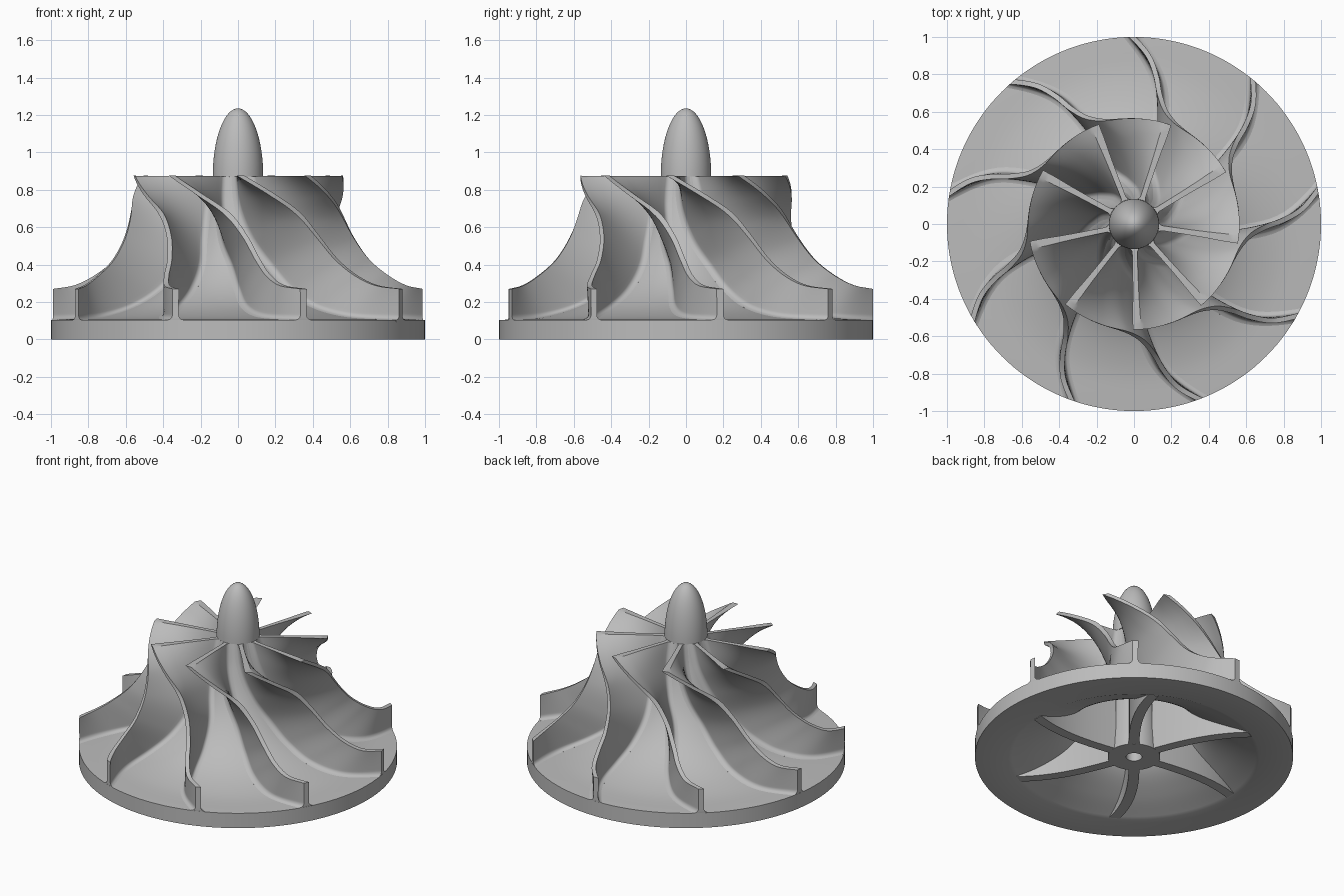
import bpy, bmesh
from math import sin, cos, pi, radians, sqrt
from mathutils import Vector

cube = bpy.data.objects.get("Cube")
if cube:
    bpy.data.objects.remove(cube, do_unlink=True)

GREY = (0.5, 0.5, 0.5, 1)
metal = bpy.data.materials.new("machined grey")
metal.use_nodes = True
metal.diffuse_color = GREY
metal.node_tree.nodes["Principled BSDF"].inputs["Base Color"].default_value = GREY

BLADES, RIBS = 9, 6
HALF, FILLET = 0.0135, 0.03

# Root and tip lines of one blade: radius, height, sweep in degrees
HUB = [(.13, .872, 0), (.165, .72, 6), (.22, .55, 20), (.30, .40, 35),
       (.42, .27, 41), (.58, .175, 44), (.78, .12, 49), (1, .103, 59)]
TIP = [(.565, .875, 0), (.565, .77, 18), (.575, .67, 33), (.62, .55, 42),
       (.70, .43, 47), (.80, .345, 50), (.90, .29, 53.5), (1, .27, 59)]
# Underside of the hollow shell: radius, height
CAVITY = [(.79, 0), (.62, .07), (.46, .16), (.34, .28), (.25, .42), (.15, .6)]


def spline(points, u):
    """Smooth curve through the points, u from 0 to 1."""
    last = len(points) - 1
    i = min(int(u * last), last - 1)
    t = u * last - i
    b, c = Vector(points[i]), Vector(points[i + 1])
    a = Vector(points[i - 1]) if i else 2 * b - c
    d = Vector(points[i + 2]) if i + 2 <= last else 2 * c - b
    return b + t / 2 * (c - a + t * (2 * a - 5 * b + 4 * c - d + t * (3 * (b - c) + d - a)))


def polar(r, angle, z):
    return Vector((r * cos(angle), r * sin(angle), z))


def finish(bm, name, sharp=35):
    bmesh.ops.recalc_face_normals(bm, faces=bm.faces)
    mesh = bpy.data.meshes.new(name)
    bm.to_mesh(mesh)
    bm.free()
    mesh.materials.append(metal)
    obj = bpy.data.objects.new(name, mesh)
    bpy.context.collection.objects.link(obj)
    bpy.ops.object.select_all(action="DESELECT")
    obj.select_set(True)
    bpy.context.view_layer.objects.active = obj
    bpy.ops.object.shade_smooth_by_angle(angle=radians(sharp))
    return obj


def loft(name, rings):
    """Skin closed rings of equal length and cap both ends with strips."""
    bm = bmesh.new()
    rows = [[bm.verts.new(p) for p in ring] for ring in rings]
    n = len(rows[0])
    for a, b in zip(rows, rows[1:]):
        for j in range(n):
            k = (j + 1) % n
            bm.faces.new((a[j], a[k], b[k], b[j]))
    for row in (rows[0], rows[-1]):
        for j in range(n // 2 - 1):
            bm.faces.new((row[j], row[j + 1], row[n - 2 - j], row[n - 1 - j]))
    return finish(bm, name)


def repeat(obj, count):
    """Linked copies evenly spaced about the axis."""
    for i in range(1, count):
        copy = obj.copy()
        copy.name = f"{obj.name}_{i + 1}"
        copy.rotation_euler.z = 2 * pi * i / count
        bpy.context.collection.objects.link(copy)


# Hub: nose, flared back plate, hollow underside, boss and bore in one lathe
steps = 36
nose = [(.135 * sin(pi / 2 * i / 16), .872 + .363 * cos(pi / 2 * i / 16)) for i in range(17)]
flare = [tuple(spline(HUB, i / steps)[:2]) for i in range(steps + 1)]
hollow = [tuple(spline(CAVITY, i / steps)) for i in range(steps + 1)]
boss = [(.125, .6), (.165, 0), (.05, 0), (.05, .8), (0, .8)]
profile = nose + flare + [(1, 0)] + hollow + boss
bm = bmesh.new()
verts = [bm.verts.new((r, 0, z)) for r, z in profile]
edges = [bm.edges.new(pair) for pair in zip(verts, verts[1:])]
bmesh.ops.spin(bm, geom=verts + edges, axis=(0, 0, 1), cent=(0, 0, 0),
               angle=2 * pi, steps=144, use_merge=True)
bmesh.ops.remove_doubles(bm, verts=bm.verts, dist=0.0001)
finish(bm, "hub")


# Blades: swept sheet with thickness along the circumference and root fillets
def camber(u, v):
    return spline(HUB, u).lerp(spline(TIP, u), v)


def slope_factor(u, v):
    """Widening that keeps the thickness even where the sheet leans."""
    e = 0.01
    r = camber(u, v).x

    def tangent(p, q):
        d = q - p
        return Vector((d.x, r * radians(d.z), d.y))
    a = tangent(camber(max(u - e, 0), v), camber(min(u + e, 1), v))
    b = tangent(camber(u, v - e), camber(u, v + e))
    n = a.cross(b).normalized()
    return 1 / max(abs(n.y), 0.65)


START = radians(31.5)
rings = []
for i in range(61):
    u = i / 60
    root, tip = spline(HUB, u), spline(TIP, u)
    span = (tip.xy - root.xy).length
    size = min(FILLET, .2 * root.x)
    heights = [-.01] + [size * k / 6 for k in range(6)]
    heights += [size + (span - size) * k / 14 for k in range(15)]
    left, right = [], []
    for h in heights:
        v = h / span
        r, z, sweep = camber(u, v)
        gap = max(size - max(h, 0), 0)
        extra = size - sqrt(max(size * size - gap * gap, 0))
        wide = (HALF * slope_factor(u, v) + extra) / r
        angle = START + radians(sweep)
        r, z = min(r, 1), min(z, .875)
        left.append(polar(r, angle + wide, z))
        right.append(polar(r, angle - wide, z))
    rings.append(left + right[::-1])
repeat(loft("blade", rings), BLADES)


# Underside ribs: curved webs from the boss to the rim of the hollow
def ceiling(r):
    pairs = list(zip(hollow, hollow[1:]))
    for (r1, z1), (r2, z2) in pairs:
        if r2 <= r <= r1:
            return z2 + (z1 - z2) * (r - r2) / (r1 - r2)
    return 0


rings = []
for i in range(25):
    t = i / 24
    r = .155 + .625 * t
    angle = radians(50 + 2 * t + 7 * t * t)
    top = ceiling(r) + .02
    wide = .034 / r
    rings.append([polar(r, angle - wide, .001), polar(r, angle - wide, top),
                  polar(r, angle + wide, top), polar(r, angle + wide, .001)])
repeat(loft("underside_rib", rings), RIBS)
